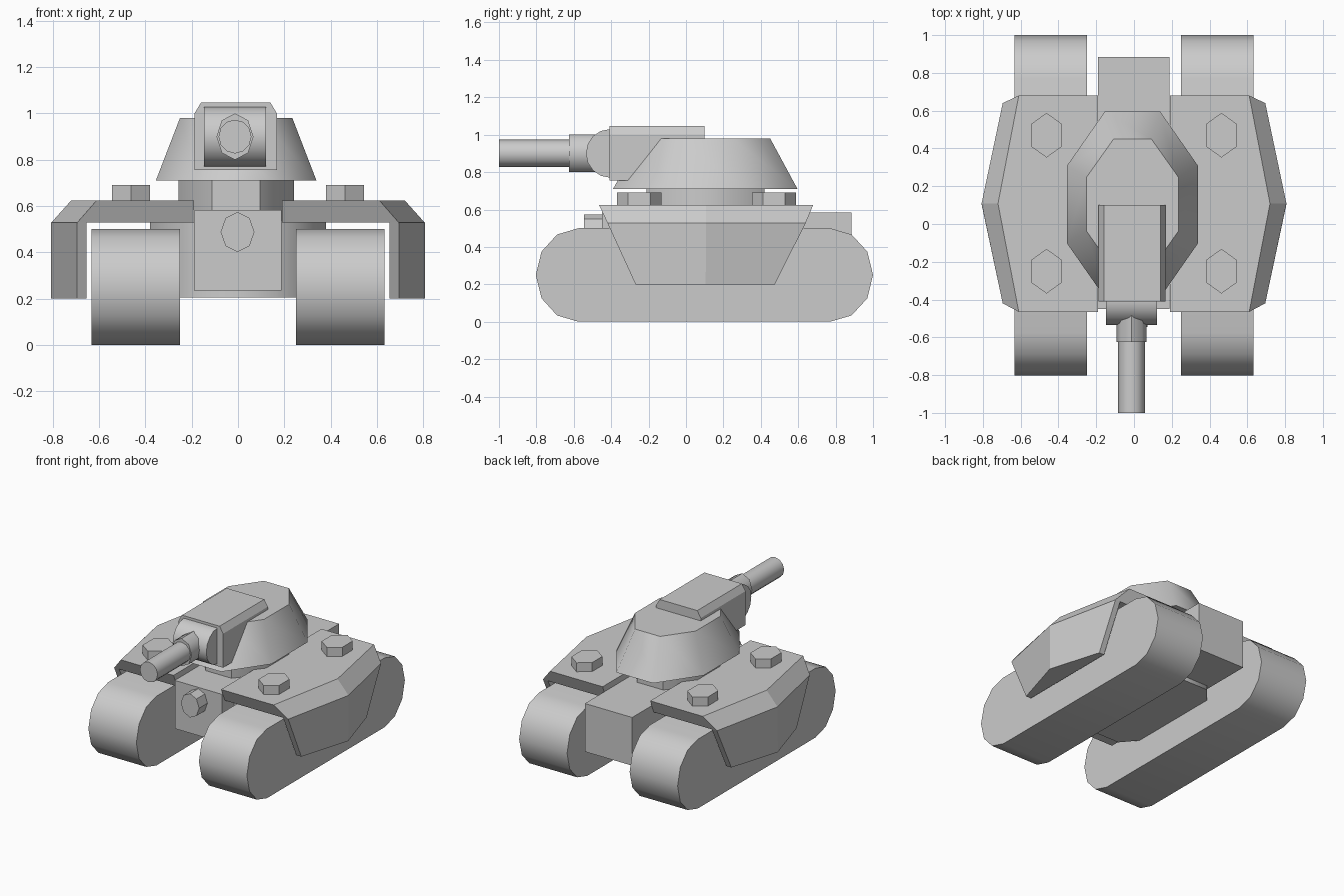
import bpy, bmesh
from math import sin, cos, pi, radians

if "Cube" in bpy.data.objects:
    bpy.data.objects.remove(bpy.data.objects["Cube"])


def finish(name, bm, smooth=0):
    """Turn a bmesh into an object, smooth below the given edge angle."""
    bmesh.ops.recalc_face_normals(bm, faces=bm.faces)
    me = bpy.data.meshes.new(name)
    bm.to_mesh(me)
    bm.free()
    if smooth:
        for p in me.polygons:
            p.use_smooth = True
        me.set_sharp_from_angle(angle=radians(smooth))
    ob = bpy.data.objects.new(name, me)
    bpy.context.collection.objects.link(ob)
    return ob


def loft(name, rings, smooth=0, caps=None):
    """Join matching closed rings of points; caps lists the end faces."""
    bm = bmesh.new()
    vs = [[bm.verts.new(p) for p in r] for r in rings]
    n = len(rings[0])
    for a, b in zip(vs, vs[1:]):
        for i in range(n):
            j = (i + 1) % n
            bm.faces.new((a[i], a[j], b[j], b[i]))
    for end in (vs[0], vs[-1]):
        for cap in caps or [range(n)]:
            bm.faces.new([end[i] for i in cap])
    return finish(name, bm, smooth)


def ellipse(n, ru, rv, start=0.0):
    return [(ru * cos(start + 2 * pi * i / n), rv * sin(start + 2 * pi * i / n)) for i in range(n)]


def rod_y(name, n, c, ru, rv, y0, y1, smooth=0):
    """Cylinder along y centred on c = (x, z)."""
    return loft(name, [[(c[0] + u, y, c[1] + v) for u, v in ellipse(n, ru, rv, pi / 2)]
                       for y in (y0, y1)], smooth)


def octagon(cx, cy, hx, hy, fx, fy, z):
    """Long octagon: half sizes hx, hy and half flats fx, fy."""
    pts = [(fx, hy), (hx, fy), (hx, -fy), (fx, -hy), (-fx, -hy), (-hx, -fy), (-hx, fy), (-fx, hy)]
    return [(cx + x, cy + y, z) for x, y in pts]


for s, side in ((1, "right"), (-1, "left")):
    # track with half-round ends
    prof = [(0.77 + 0.23 * cos(a), 0.25 + 0.25 * sin(a)) for a in [-pi / 2 + pi * i / 6 for i in range(7)]]
    prof += [(-0.575 + 0.228 * cos(a), 0.25 + 0.25 * sin(a)) for a in [pi / 2 + pi * i / 6 for i in range(7)]]
    loft(side + "_track", [[(s * x, y, z) for y, z in prof] for x in (0.25, 0.633)], 35)

    # fender deck with hanging side skirt, bent outward in the middle
    def section(top, out, y_top, y_edge, y_low):
        return [(s * x, y, z) for x, y, z in (
            (0.19, y_top, 0.625), (top, y_top, 0.625), (out, y_edge, 0.528), (out, y_low, 0.2),
            (0.655, y_low, 0.2), (0.655, y_edge, 0.528), (0.19, y_edge, 0.528))]
    loft(side + "_fender", [section(0.61, 0.695, -0.465, -0.42, -0.27),
                            section(0.72, 0.807, 0.108, 0.108, 0.105),
                            section(0.61, 0.695, 0.68, 0.64, 0.475)],
         caps=[(0, 1, 5, 6), (1, 2, 5), (2, 3, 4, 5)])

    # hexagonal deck bolts
    for y, end in ((-0.25, "front"), (0.47, "back")):
        loft(f"{side}_{end}_bolt", [[(s * 0.463 + u, y + v, z) for u, v in ellipse(6, 0.095, 0.118, pi / 2)]
                                    for z in (0.6, 0.69)])

# hull: wide octagonal belly and long central box
loft("hull_belly", [octagon(0, 0.1, 0.38, 0.45, 0.16, 0.19, z) for z in (0.205, 0.54)], 50)
loft("hull_box", [[(-0.19, y, 0.235), (0.188, y, 0.235), (0.188, y, 0.583), (-0.19, y, 0.583)]
                  for y in (-0.45, 0.885)])
rod_y("front_lamp", 8, (-0.002, 0.488), 0.073, 0.086, -0.545, -0.4)

# turret ring and tapered turret
loft("turret_ring", [octagon(-0.008, 0.105, 0.25, 0.315, 0.104, 0.13, z) for z in (0.53, 0.72)], 50)
loft("turret", [octagon(-0.008, 0.103, 0.347, 0.493, 0.146, 0.205, 0.71),
                octagon(-0.008, 0.105, 0.243, 0.345, 0.1, 0.143, 0.98)], 50)

# gun housing with chamfered top, and cross cylinder holding the gun
housing = [(-0.178, 0.755), (0.178, 0.755), (0.178, 1.0), (0.15, 1.047), (-0.15, 1.047), (-0.178, 1.0)]
loft("gun_housing", [[(x - 0.01, y, z) for x, z in housing] for y in (-0.41, 0.1)])
loft("gun_pivot", [[(x, -0.405 + u, 0.9 + v) for u, v in ellipse(16, 0.13, 0.13)]
                   for x in (-0.147, 0.121)], 35)

# gun sleeve and barrel
rod_y("gun_sleeve", 8, (-0.013, 0.9), 0.08, 0.1, -0.625, -0.42, 50)
rod_y("gun_barrel", 12, (-0.013, 0.9), 0.071, 0.073, -1.0, -0.55, 35)
